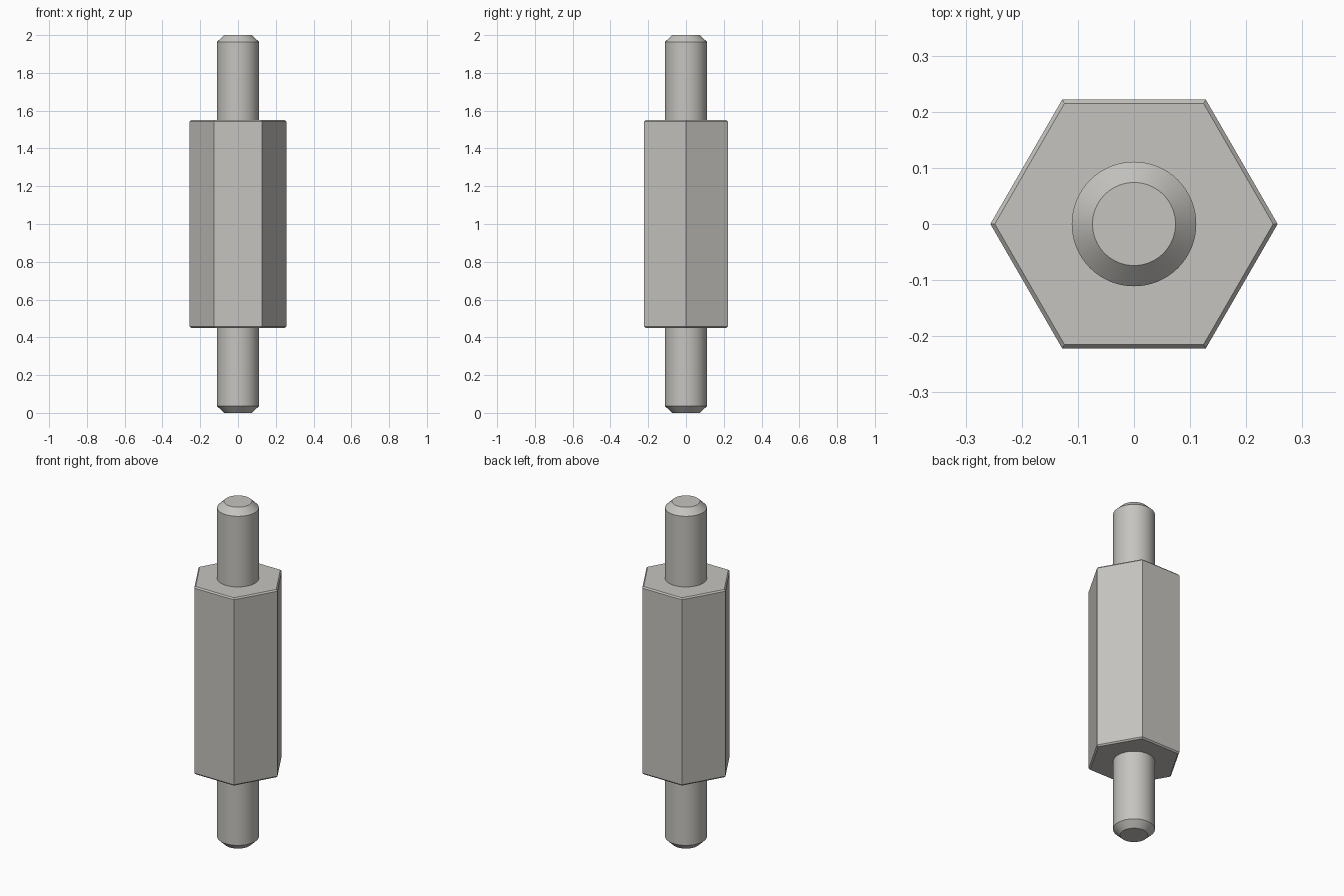
import bpy
from math import cos, sin, tau, radians

old = bpy.data.objects.get("Cube")
if old:
    bpy.data.objects.remove(old)

MID = 1.0            # mirror height
BODY_HALF = 0.55     # half length of the hexagonal body
HEX_R, HEX_CHAMFER = 0.256, 0.008
STUD_R, TIP_R, TIP_H = 0.111, 0.074, 0.036

steel = bpy.data.materials.new("brushed steel")
steel.use_nodes = True
colour = (0.56, 0.55, 0.52, 1)
steel.diffuse_color = colour
steel.node_tree.nodes["Principled BSDF"].inputs["Base Color"].default_value = colour


def lathe(name, profile, sides):
    """Closed solid from (radius, height) rings, capped at both ends."""
    verts = [(r * cos(tau * i / sides), r * sin(tau * i / sides), z)
             for r, z in profile for i in range(sides)]
    faces = [(k * sides + i, k * sides + (i + 1) % sides,
              (k + 1) * sides + (i + 1) % sides, (k + 1) * sides + i)
             for k in range(len(profile) - 1) for i in range(sides)]
    last = (len(profile) - 1) * sides
    faces += [tuple(reversed(range(sides))), tuple(range(last, last + sides))]
    mesh = bpy.data.meshes.new(name)
    mesh.from_pydata(verts, [], faces)
    mesh.materials.append(steel)
    obj = bpy.data.objects.new(name, mesh)
    bpy.context.collection.objects.link(obj)
    return obj


def symmetric(half):
    """Complete a lower-half profile by mirroring it about the middle."""
    return half + [(r, 2 * MID - z) for r, z in reversed(half)]


# Hexagonal body with chamfered end rims
bottom = MID - BODY_HALF
lathe("hex_body", symmetric([(HEX_R - HEX_CHAMFER, bottom),
                             (HEX_R, bottom + HEX_CHAMFER)]), 6)

# Round studs with bevelled tips, seated against the body ends
lower = [(TIP_R, 0), (STUD_R, TIP_H), (STUD_R, bottom)]
upper = [(r, 2 * MID - z) for r, z in reversed(lower)]
for name, profile in (("lower_stud", lower), ("upper_stud", upper)):
    stud = lathe(name, profile, 64)
    bpy.ops.object.select_all(action="DESELECT")
    stud.select_set(True)
    bpy.context.view_layer.objects.active = stud
    bpy.ops.object.shade_smooth_by_angle(angle=radians(30))
